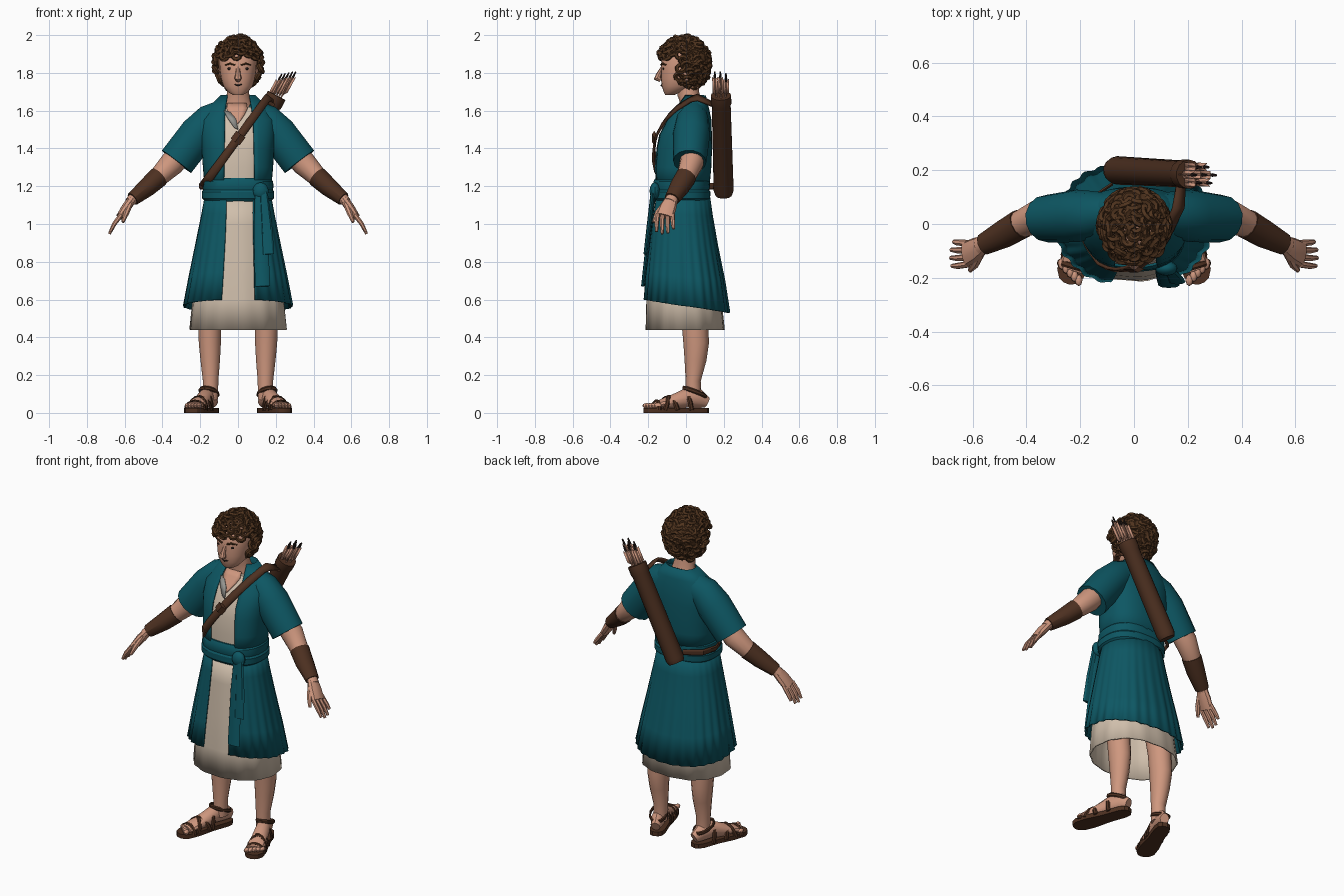
import bpy, bmesh, math, random
from mathutils import Vector as V, Matrix

if "Cube" in bpy.data.objects:
    bpy.data.objects.remove(bpy.data.objects["Cube"])
random.seed(4)
TAU = math.tau


def material(name, *rgb):
    m = bpy.data.materials.new(name)
    m.use_nodes = True
    m.diffuse_color = (*rgb, 1)
    m.node_tree.nodes["Principled BSDF"].inputs["Base Color"].default_value = (*rgb, 1)
    return m


TEAL = material("teal cloth", .004, .095, .125)
CREAM = material("cream linen", .63, .52, .41)
SKIN = material("skin", .62, .31, .21)
LEATHER = material("brown leather", .075, .03, .015)
HAIR = material("dark brown hair", .08, .034, .013)
DARK = material("dark detail", .02, .012, .01)
GREY = material("grey lining", .3, .3, .28)


def finish(name, bm, mat, solid=0):
    bmesh.ops.recalc_face_normals(bm, faces=bm.faces)
    me = bpy.data.meshes.new(name)
    bm.to_mesh(me)
    bm.free()
    ob = bpy.data.objects.new(name, me)
    bpy.context.collection.objects.link(ob)
    me.materials.append(mat)
    if solid:
        mod = ob.modifiers.new("thickness", "SOLIDIFY")
        mod.thickness, mod.offset = solid, 0
    bpy.ops.object.select_all(action="DESELECT")
    ob.select_set(True)
    bpy.context.view_layer.objects.active = ob
    bpy.ops.object.shade_smooth_by_angle(angle=.55)
    return ob


def skin_rows(name, rows, mat, closed=True, cap=True, solid=0):
    """Bridge rows of points into a surface."""
    bm = bmesh.new()
    vs = [[bm.verts.new(p) for p in r] for r in rows]
    n = len(rows[0])
    for a, b in zip(vs, vs[1:]):
        for i in range(n if closed else n - 1):
            j = (i + 1) % n
            bm.faces.new((a[i], a[j], b[j], b[i]))
    if cap and closed:
        bm.faces.new(vs[0])
        bm.faces.new(vs[-1])
    return finish(name, bm, mat, solid)


def tube(name, pts, mat, n=10, ref=(0, 1, 0), s=1, loop=False):
    """Sweep an ellipse along (x, y, z, radius along ref, other radius)."""
    c = [V((p[0] * s, p[1], p[2])) for p in pts]
    rows = []
    for i, p in enumerate(pts):
        t = (c[min(i + 1, len(c) - 1)] - c[max(i - 1, 0)]).normalized()
        if loop and i in (0, len(c) - 1):
            t = (c[1] - c[-2]).normalized()
        r = V(ref)
        a = (r - t * r.dot(t)).normalized()
        b = t.cross(a)
        rows.append([c[i] + a * p[3] * math.cos(TAU * k / n) + b * p[4] * math.sin(TAU * k / n) for k in range(n)])
    return skin_rows(name, rows, mat)


def blob(name, loc, size, mat, seg=12):
    bm = bmesh.new()
    bmesh.ops.create_uvsphere(bm, u_segments=seg, v_segments=seg // 2 + 2, radius=1,
                              matrix=Matrix.Translation(loc) @ Matrix.Diagonal((*size, 1)))
    return finish(name, bm, mat)


def spow(v, p):
    return math.copysign(abs(v) ** p, v)


def shell(name, rows, mat, gaps=None, n=40, p=.8, pleat=0, waves=0, slope=0, solid=0, cap=False):
    """Body-hugging loft of (z, centre y, rx, ry); gaps leaves the front open."""
    out = []
    for k, (z, cy, rx, ry) in enumerate(rows):
        t = k / (len(rows) - 1)
        a0, a1 = 0, TAU * (n - 1) / n
        if gaps:
            left, right = gaps[k]
            a0 = math.asin((left / rx) ** (1 / p))
            a1 = TAU - math.asin((right / rx) ** (1 / p))
        ring = []
        for i in range(n):
            a = a0 + (a1 - a0) * i / (n - 1)
            f = 1 + pleat * t * (math.sin(a * waves) + .5 * math.sin(a * waves * .37 + 1))
            ring.append((rx * f * spow(math.sin(a), p), cy - ry * f * spow(math.cos(a), p), z + slope * t * math.cos(a)))
        out.append(ring)
    return skin_rows(name, out, mat, not gaps, cap, solid)


# Torso and clothes
TORSO = [(1.19, -.022, .172, .142), (1.3, -.018, .182, .148), (1.4, -.012, .188, .146), (1.47, -.005, .195, .138),
         (1.55, .015, .195, .116), (1.62, .033, .15, .083), (1.68, .045, .088, .056)]


def front(x, z):
    """Depth of the chest surface at x, z."""
    for a, b in zip(TORSO, TORSO[1:]):
        if z <= b[0] or b is TORSO[-1]:
            t = min(1, (z - a[0]) / (b[0] - a[0]))
            cy, rx, ry = (a[i] + (b[i] - a[i]) * t for i in (1, 2, 3))
            return cy - ry * max(0, 1 - abs(x / rx) ** 2.5) ** .4


shell("vest", TORSO, TEAL, [(.088, .075), (.086, .073), (.084, .072), (.082, .07), (.08, .07), (.07, .065), (.06, .055)], solid=.008)
shell("tunic_body", [(z, cy, rx - .014, ry - .012) for z, cy, rx, ry in TORSO[:-1]], CREAM, cap=True)
skin_rows("neck_opening", [[(w * f - .005, front(w * f, z) + .004, z) for f in (-1, -.5, 0, .5, 1)]
          for z, w in ((1.64, .05), (1.61, .055), (1.58, .04), (1.55, .02), (1.53, .004))], SKIN, False, solid=.006)
skin_rows("collar_lining", [[(x, front(x, z) - .002, z) for x, z in r] for r in
          (((-.075, 1.6), (-.04, 1.59)), ((-.055, 1.56), (-.01, 1.555)), ((-.02, 1.51), (0, 1.5)))], GREY, False, solid=.006)
shell("tunic_skirt", [(1.16, -.022, .16, .135), (1, -.022, .18, .15), (.8, -.02, .208, .172), (.6, -.01, .236, .194), (.44, -.003, .252, .204)],
      CREAM, n=72, p=.9, pleat=.012, waves=14, solid=.008)
shell("over_skirt", [(1.17, -.022, .168, .142), (1.05, -.02, .19, .158), (.9, -.015, .22, .18), (.72, -.006, .256, .208), (.565, 0, .285, .226)],
      TEAL, [(.08, .06), (.08, .062), (.082, .068), (.085, .078), (.088, .088)], n=150, p=.9, pleat=.018, waves=27, slope=.035, solid=.008)
shell("sash", [(1.12, -.024, .172, .14), (1.135, -.024, .19, .152), (1.17, -.024, .192, .153), (1.18, -.024, .184, .147),
               (1.195, -.024, .188, .15), (1.225, -.023, .186, .15), (1.243, -.022, .17, .14)], TEAL, cap=True)
blob("sash_knot", (.12, -.165, 1.175), (.042, .028, .045), TEAL)
tube("sash_tail_long", [(.115, -.17, 1.17, .012, .025), (.12, -.19, 1.0, .012, .036), (.13, -.228, .67, .01, .04)], TEAL, 8)
tube("sash_tail_short", [(.135, -.175, 1.17, .012, .022), (.15, -.195, 1.0, .012, .03), (.16, -.215, .84, .01, .032)], TEAL, 8)

# Head
tube("neck", [(0, .03, 1.56, .07, .1), (0, .03, 1.63, .056, .076), (0, .012, 1.69, .058, .06), (0, .01, 1.76, .058, .056)], SKIN, 14)
shell("head", [(1.684, -.085, .028, .025), (1.698, -.072, .052, .046), (1.73, -.045, .078, .083), (1.77, -.03, .09, .103),
               (1.82, -.02, .098, .112), (1.88, -.012, .1, .118), (1.94, 0, .08, .09), (1.97, 0, .03, .03)], SKIN, n=24, p=.9, cap=True)
tube("nose", [(0, -.122, 1.835, .008, .009), (0, -.145, 1.79, .014, .014), (0, -.152, 1.772, .02, .02), (0, -.135, 1.76, .01, .014)], SKIN, 8)
tube("mouth", [(-.035, -.118, 1.743, .004, .003), (0, -.13, 1.733, .005, .005), (.035, -.118, 1.743, .004, .003)], DARK, 6)
for s, side in ((1, "left"), (-1, "right")):
    blob(side + "_eye", (s * .04, -.119, 1.822), (.017, .006, .008), DARK, 8)
    tube(side + "_eyebrow", [(.016, -.132, 1.842, .005, .005), (.042, -.126, 1.85, .006, .006), (.068, -.105, 1.842, .004, .004)], HAIR, 6, s=s)
    blob(side + "_ear", (s * .1, 0, 1.79), (.016, .025, .036), SKIN, 8)

# Curly hair: a cap covered in small rings
blob("hair_cap", (0, .028, 1.862), (.118, .102, .115), HAIR, 16)
bm = bmesh.new()
COUNT = 210
for i in range(COUNT):
    h = 1 - 2 * (i + .5) / COUNT
    r, a = math.sqrt(1 - h * h), i * 2.39996
    d = V((r * math.cos(a), r * math.sin(a), h))
    c = V((d.x * .122, d.y * .135 - .012, d.z * .14 + 1.848))
    if c.z < 1.715 or (c.z < 1.885 and c.y < -.035) or (c.z < 1.75 and c.y < .01):
        continue
    turn = d.to_track_quat("Z", "Y").to_matrix() @ Matrix.Rotation(random.uniform(-.7, .7), 3, "X")
    big = random.uniform(.017, .024)
    rings = []
    for j in range(9):
        u = TAU * j / 9
        rings.append([bm.verts.new(c + turn @ V((math.cos(u) * (big + .011 * math.cos(w)), math.sin(u) * (big + .011 * math.cos(w)),
                      .012 * math.sin(w)))) for w in (TAU * k / 5 for k in range(5))])
    for j in range(9):
        for k in range(5):
            e, f = rings[j], rings[(j + 1) % 9]
            bm.faces.new((e[k], f[k], f[(k + 1) % 5], e[(k + 1) % 5]))
finish("hair_curls", bm, HAIR)

# Arms, legs and sandals, one side at a time
for s, side in ((1, "left"), (-1, "right")):
    tube(side + "_sleeve", [(.05, .045, 1.585, .065, .085), (.15, .035, 1.545, .088, .09), (.21, .03, 1.48, .098, .1),
                            (.325, .02, 1.33, .088, .1)], TEAL, 14, s=s)
    tube(side + "_arm", [(.27, .03, 1.41, .06, .06), (.35, .03, 1.32, .064, .066), (.42, 0, 1.25, .052, .052),
                         (.55, -.07, 1.14, .034, .03), (.575, -.085, 1.115, .034, .026)], SKIN, 12, s=s)
    tube(side + "_bracer", [(.42, 0, 1.25, .057, .056), (.48, -.035, 1.195, .054, .05), (.558, -.075, 1.132, .041, .037)], LEATHER, 12, s=s)
    tube(side + "_palm", [(.56, -.077, 1.13, .034, .025), (.59, -.095, 1.09, .045, .026), (.625, -.113, 1.04, .048, .02)], SKIN, 10, s=s)
    for i in range(4):
        y, tip = -.15 + i * .026, (0, .012, .008, -.015)[i]
        tube(side + "_finger_%d" % (i + 1), [(.618, y, 1.05, .013, .013), (.655, y - .006 + i * .003, 1.0, .012, .012),
             (.676 + tip * .4, y - .006 + i * .004, .96 - tip, .008, .008)], SKIN, 7, s=s)
    tube(side + "_thumb", [(.57, -.11, 1.11, .016, .016), (.59, -.15, 1.06, .015, .015), (.61, -.172, 1.01, .009, .009)], SKIN, 7, s=s)
    tube(side + "_leg", [(.14, .03, .7, .08, .075), (.15, .045, .5, .07, .064), (.149, .054, .37, .068, .06), (.147, .05, .28, .058, .053),
                         (.145, .038, .17, .04, .042), (.145, .04, .07, .042, .04)], SKIN, 14, s=s)

    def foot(u, v, z):
        return (.145 + u * .34 + v * .94, .07 - u * .94 + v * .34, z)

    ahead = (s * .34, -.94, 0)
    half = [(-.05, .015), (-.035, .035), (0, .044), (.1, .044), (.2, .055), (.27, .052), (.3, .033), (.31, .012)]
    edge = [(u, w) for u, w in half] + [(u, -w) for u, w in reversed(half)]
    skin_rows(side + "_sole", [[(s * q[0], q[1], z) for q in (foot(u, w, 0) for u, w in edge)] for z in (0, .026)], LEATHER)
    tube(side + "_foot", [(*foot(u, 0, z), h, w) for u, z, w, h in
         ((-.042, .055, .026, .03), (0, .075, .038, .05), (.07, .08, .04, .052), (.14, .06, .045, .04), (.21, .048, .049, .026), (.255, .04, .049, .016))],
         SKIN, 12, ref=(0, 0, 1), s=s)
    for i in range(5):
        q = foot(.283 - .009 * i, -.038 + .02 * i, .038)
        blob(side + "_toe_%d" % (i + 1), (s * q[0], q[1], q[2]), (.014, .022, .014), SKIN, 8)
    # Sandal straps arch over the foot, then circle the ankle
    for i, (u0, u1, w, h) in enumerate(((.245, .235, .055, .05), (.14, .21, .053, .072), (.21, .13, .053, .074), (.06, .11, .049, .1))):
        arc = [(k / 8, math.pi * k / 8) for k in range(9)]
        tube(side + "_foot_strap_%d" % (i + 1), [(*foot(u0 + (u1 - u0) * t, w * math.cos(a), .015 + h * math.sin(a)), .013, .006) for t, a in arc],
             LEATHER, 6, ref=ahead, s=s)
    tube(side + "_ankle_strap", [(*foot(.025 + .063 * math.cos(a), .048 * math.sin(a), .108 + .024 * math.cos(a)), .012, .006)
         for a in (TAU * k / 12 for k in range(13))], LEATHER, 6, ref=(0, 0, 1), s=s, loop=True)

# Shoulder strap, running from the quiver across the chest to the hip
strap = [[(.19, .15, 1.62), (.16, .15, 1.64)], [(.185, .06, 1.655), (.145, .06, 1.685)]]
for k in range(11):
    x, z = .15 - .335 * k / 10, 1.66 - .46 * k / 10
    strap.append([(x + e * .017, front(x + e * .017, z - e * .012) - .014, z - e * .012) for e in (1, -1)])
skin_rows("chest_strap", strap, LEATHER, False, solid=.012)
tube("hip_strap", [(-.183, -.06, 1.2, .018, .007), (-.2, 0, 1.2, .018, .007), (-.175, .085, 1.2, .018, .007), (-.08, .15, 1.2, .018, .007)],
     LEATHER, 6, ref=(0, 0, 1))
y = front(0, 1.455) - .022
tube("strap_buckle", [(.015, y, 1.475, .012, .03), (-.015, y, 1.435, .012, .03)], LEATHER, 4)

# Quiver and arrows
TOP, BASE = V((.205, .185, 1.68)), V((-.075, .2, 1.155))
AXIS = (TOP - BASE).normalized()


def along(d, r, off=(0, 0, 0)):
    return (*(TOP + AXIS * d + V(off)), r, r)


tube("quiver", [(*BASE, .045, .045), along(-.57, .053), along(-.06, .05), along(-.05, .054), along(0, .054), along(0, .042), along(-.05, .042)], LEATHER, 14)
for i in range(7):
    a = TAU * i / 6
    r = .026 if i < 6 else 0
    off = (r * math.cos(a), r * math.sin(a), 0)
    out = V(off) * 1.3
    end = .09 + .03 * random.random()
    tube("arrow_shaft_%d" % (i + 1), [along(-.06, .005, off), along(end, .005, out)], SKIN, 6)
    tube("arrow_nock_%d" % (i + 1), [along(end - .01, .007, out), along(end + .025, .004, out)], DARK, 6)
    for k in range(3):
        d = V((math.cos(a + TAU * k / 3), math.sin(a + TAU * k / 3), 0)) * .016
        skin_rows("fletching_%d_%d" % (i + 1, k + 1), [[TOP + AXIS * e + out, TOP + AXIS * (e + .012) + out + d] for e in (.005, end - .02)],
                  SKIN, False, solid=.003)
